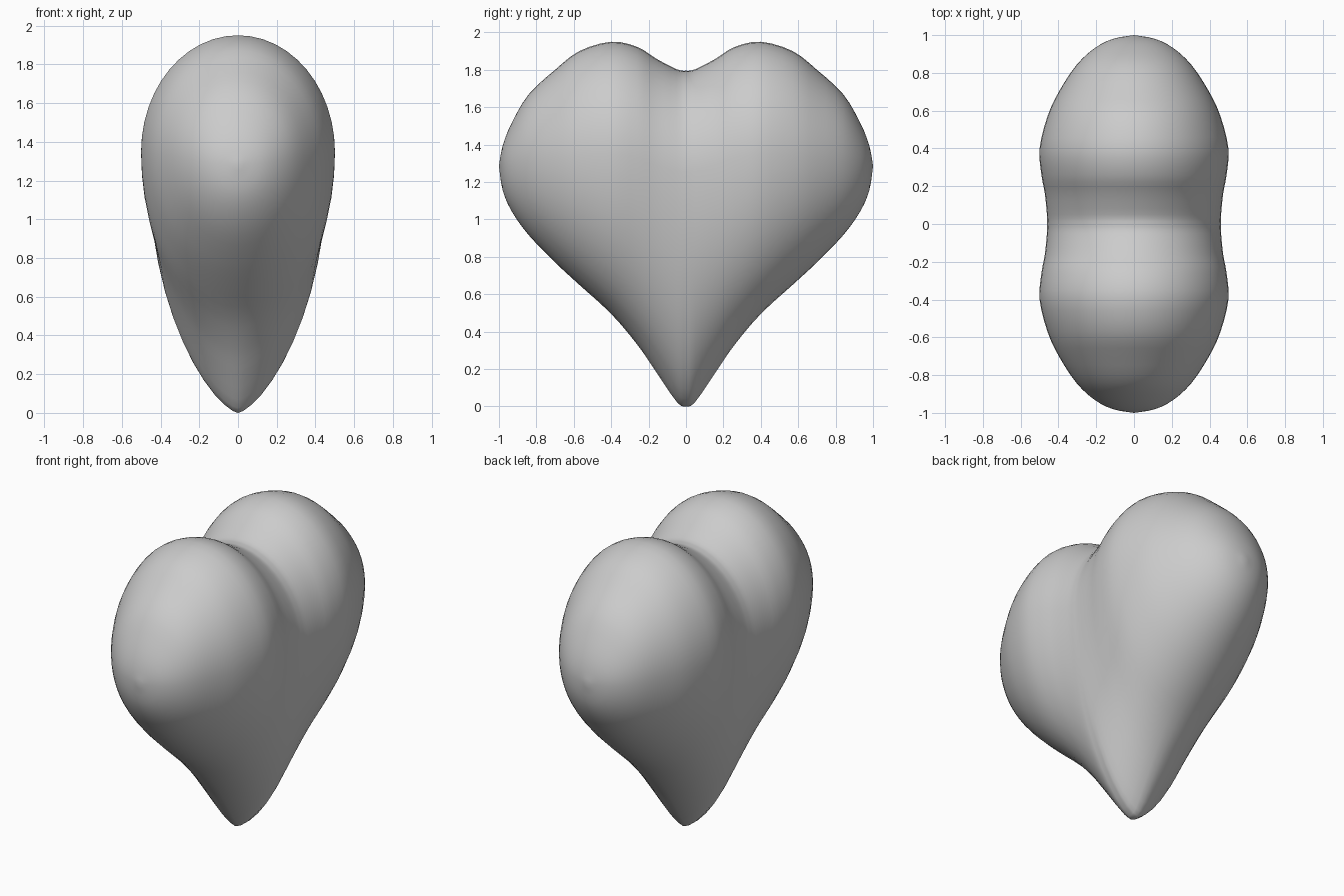
import bpy, bmesh, math

if "Cube" in bpy.data.objects:
    bpy.data.objects.remove(bpy.data.objects["Cube"])

# Lofting stations: y, underside z, top z, half thickness, z of widest point
HALF = [
    (0.00, 0.00, 1.795, 0.460, 1.25),
    (0.05, 0.025, 1.803, 0.461, 1.26),
    (0.16, 0.185, 1.86, 0.472, 1.29),
    (0.26, 0.33, 1.922, 0.49, 1.33),
    (0.40, 0.495, 1.95, 0.50, 1.35),
    (0.57, 0.65, 1.90, 0.458, 1.34),
    (0.70, 0.77, 1.80, 0.398, 1.33),
    (0.84, 0.915, 1.67, 0.306, 1.32),
    (0.93, 1.04, 1.52, 0.21, 1.30),
    (0.98, 1.155, 1.395, 0.112, 1.29),
    (1.00, 1.285, 1.285, 0.0, 1.285),
]
SEG = 48   # points round each section
SUB = 3    # smooth steps between stations


def catmull(a, b, c, d, t):
    return tuple(0.5 * (2 * q + (r - p) * t + (2 * p - 5 * q + 4 * r - s) * t * t
                        + (3 * q - p - 3 * r + s) * t ** 3)
                 for p, q, r, s in zip(a, b, c, d))


def section(y, low, high, w, zc):
    # rounded top, narrower keel near the middle of the heart
    power = 1.0 + 0.4 * max(0.0, 1 - abs(y) / 0.45)
    pts = []
    for i in range(SEG):
        a = 2 * math.pi * i / SEG
        c, s = math.cos(a), math.sin(a)
        e = 1.0 if s > 0 else power
        x = math.copysign(abs(c) ** e, c) * w
        pts.append((x, y, zc + s * (high - zc if s > 0 else zc - low)))
    return pts


# Mirror the stations and smooth them
full = [(-s[0],) + s[1:] for s in HALF[:0:-1]] + HALF
n = len(full)
rows = []
for i in range(n - 1):
    quad = (full[max(i - 1, 0)], full[i], full[i + 1], full[min(i + 2, n - 1)])
    rows += [catmull(*quad, k / SUB) for k in range(SUB)]
rows = rows[1:]

# Loft the heart, closing both ends with a pole
bm = bmesh.new()
rings = [[bm.verts.new(p) for p in section(*r)] for r in rows]
for a, b in zip(rings, rings[1:]):
    for i in range(SEG):
        j = (i + 1) % SEG
        bm.faces.new((a[i], a[j], b[j], b[i]))
for ring, y in ((rings[0], -1), (rings[-1], 1)):
    pole = bm.verts.new((0, y, 1.285))
    for i in range(SEG):
        bm.faces.new((ring[i], ring[(i + 1) % SEG], pole))
bmesh.ops.recalc_face_normals(bm, faces=bm.faces)
for f in bm.faces:
    f.smooth = True

mesh = bpy.data.meshes.new("heart")
bm.to_mesh(mesh)
bm.free()
heart = bpy.data.objects.new("heart", mesh)
bpy.context.collection.objects.link(heart)
